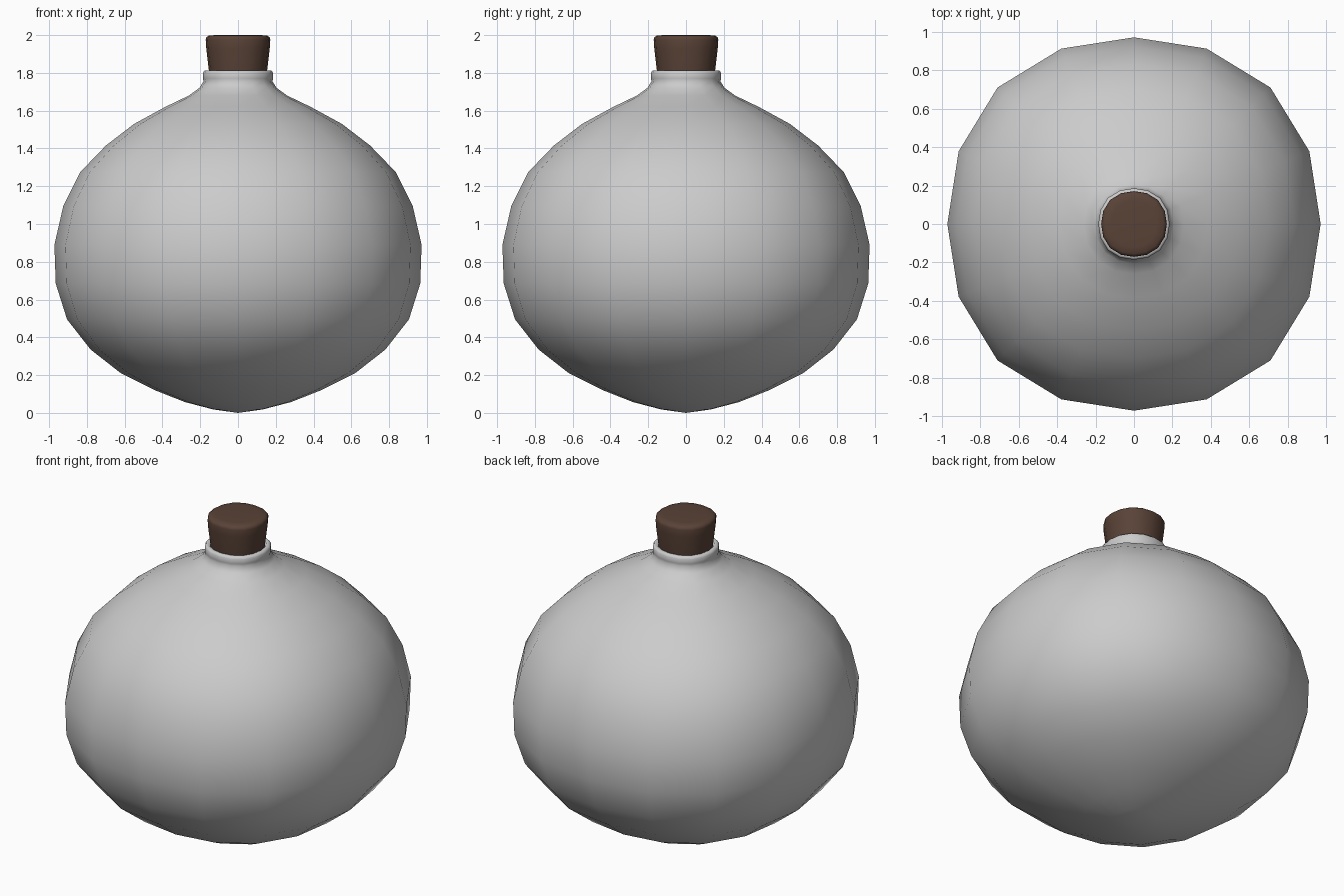
import bpy, bmesh, math

if "Cube" in bpy.data.objects:
    bpy.data.objects.remove(bpy.data.objects["Cube"])

SIDES = 16


def lathe(name, profile, angle, cap_top=False, color=None):
    """Revolve a (radius, z) profile with slightly squarish rings."""
    bm = bmesh.new()
    rings = []
    for r, z in profile:
        if r == 0:
            rings.append([bm.verts.new((0, 0, z))] * SIDES)
            continue
        ring = []
        for i in range(SIDES):
            a = 2 * math.pi * i / SIDES
            rr = r * (1 + 0.017 * (1 - math.cos(4 * a)))
            ring.append(bm.verts.new((rr * math.cos(a), rr * math.sin(a), z)))
        rings.append(ring)
    for low, high in zip(rings, rings[1:]):
        for i in range(SIDES):
            j = (i + 1) % SIDES
            corners = [low[i], low[j], high[j], high[i]]
            bm.faces.new(list(dict.fromkeys(corners)))
    if cap_top:
        bm.faces.new(rings[-1])
    bmesh.ops.recalc_face_normals(bm, faces=bm.faces)
    mesh = bpy.data.meshes.new(name)
    bm.to_mesh(mesh)
    bm.free()
    obj = bpy.data.objects.new(name, mesh)
    bpy.context.collection.objects.link(obj)
    bpy.ops.object.select_all(action='DESELECT')
    obj.select_set(True)
    bpy.context.view_layer.objects.active = obj
    bpy.ops.object.shade_smooth_by_angle(angle=math.radians(angle))
    if color:
        mat = bpy.data.materials.new(name + "_material")
        mat.diffuse_color = color
        mat.use_nodes = True
        mat.node_tree.nodes["Principled BSDF"].inputs["Base Color"].default_value = mat.diffuse_color
        mesh.materials.append(mat)
    return obj


# Round flask: pointed base, belly, flared shoulder, rolled rim and neck bore
lathe("flask", [
    (0, 0.0), (0.13, 0.018), (0.28, 0.057), (0.44, 0.12), (0.62, 0.21),
    (0.78, 0.335), (0.905, 0.495), (0.965, 0.685), (0.972, 0.89),
    (0.925, 1.095), (0.835, 1.275), (0.70, 1.415), (0.55, 1.53),
    (0.385, 1.62), (0.26, 1.68), (0.205, 1.72), (0.182, 1.755),
    (0.186, 1.77), (0.186, 1.80), (0.178, 1.812), (0.16, 1.812),
    (0.152, 1.80), (0.15, 1.70), (0, 1.70)], 80)

# Tapered cork stopper with a softened top edge
lathe("cork", [
    (0, 1.705), (0.14, 1.705), (0.154, 1.81), (0.168, 1.93), (0.171, 1.975),
    (0.168, 1.988), (0.155, 1.997), (0.12, 2.0)], 60, True,
    (0.10, 0.055, 0.038, 1))
